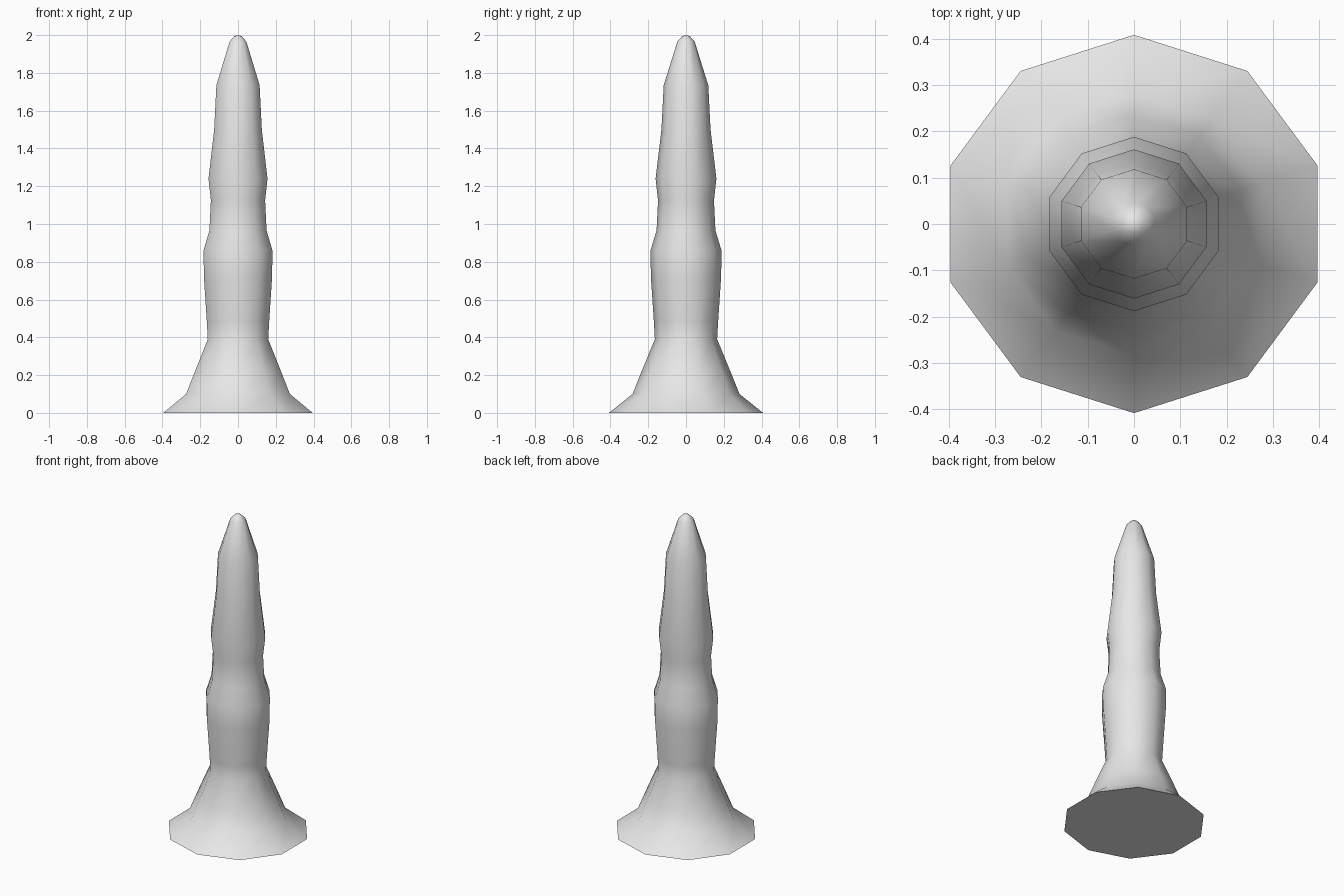
import bpy
import bmesh
import math

cube = bpy.data.objects.get("Cube")
if cube:
    bpy.data.objects.remove(cube, do_unlink=True)

SIDES = 10
X_STRETCH = 1.02

# Radius and height of each ring, from flared base to rounded tip
PROFILE = [
    (0.408, 0.0), (0.283, 0.10), (0.237, 0.215), (0.165, 0.39),
    (0.17, 0.48), (0.186, 0.72), (0.188, 0.86), (0.156, 0.965),
    (0.148, 1.125), (0.161, 1.24), (0.13, 1.5), (0.118, 1.735),
    (0.046, 1.965), (0.02, 1.995),
]

# Single plain material
grey = bpy.data.materials.new("light_grey")
grey.use_nodes = True
colour = (0.8, 0.8, 0.8, 1.0)
grey.diffuse_color = colour
grey.node_tree.nodes["Principled BSDF"].inputs["Base Color"].default_value = colour


def ring(bm, radius, z):
    """Ten-sided ring with corners pointing to the front and back."""
    verts = []
    for i in range(SIDES):
        a = math.tau * i / SIDES + math.pi / 2
        verts.append(bm.verts.new((radius * X_STRETCH * math.cos(a),
                                   radius * math.sin(a), z)))
    return verts


# Turned column: rings, flat underside, pointed cap
bm = bmesh.new()
rings = [ring(bm, r, z) for r, z in PROFILE]
for low, high in zip(rings, rings[1:]):
    for i in range(SIDES):
        j = (i + 1) % SIDES
        bm.faces.new((low[i], low[j], high[j], high[i]))
bm.faces.new(list(reversed(rings[0])))
apex = bm.verts.new((0, 0, 2.0))
for i in range(SIDES):
    bm.faces.new((rings[-1][i], rings[-1][(i + 1) % SIDES], apex))
bmesh.ops.recalc_face_normals(bm, faces=bm.faces)

mesh = bpy.data.meshes.new("tapered_column")
bm.to_mesh(mesh)
bm.free()
mesh.materials.append(grey)
column = bpy.data.objects.new("tapered_column", mesh)
bpy.context.collection.objects.link(column)

# Smooth sides with a crisp bottom rim
bpy.ops.object.select_all(action='DESELECT')
column.select_set(True)
bpy.context.view_layer.objects.active = column
bpy.ops.object.shade_smooth_by_angle(angle=math.radians(60))
